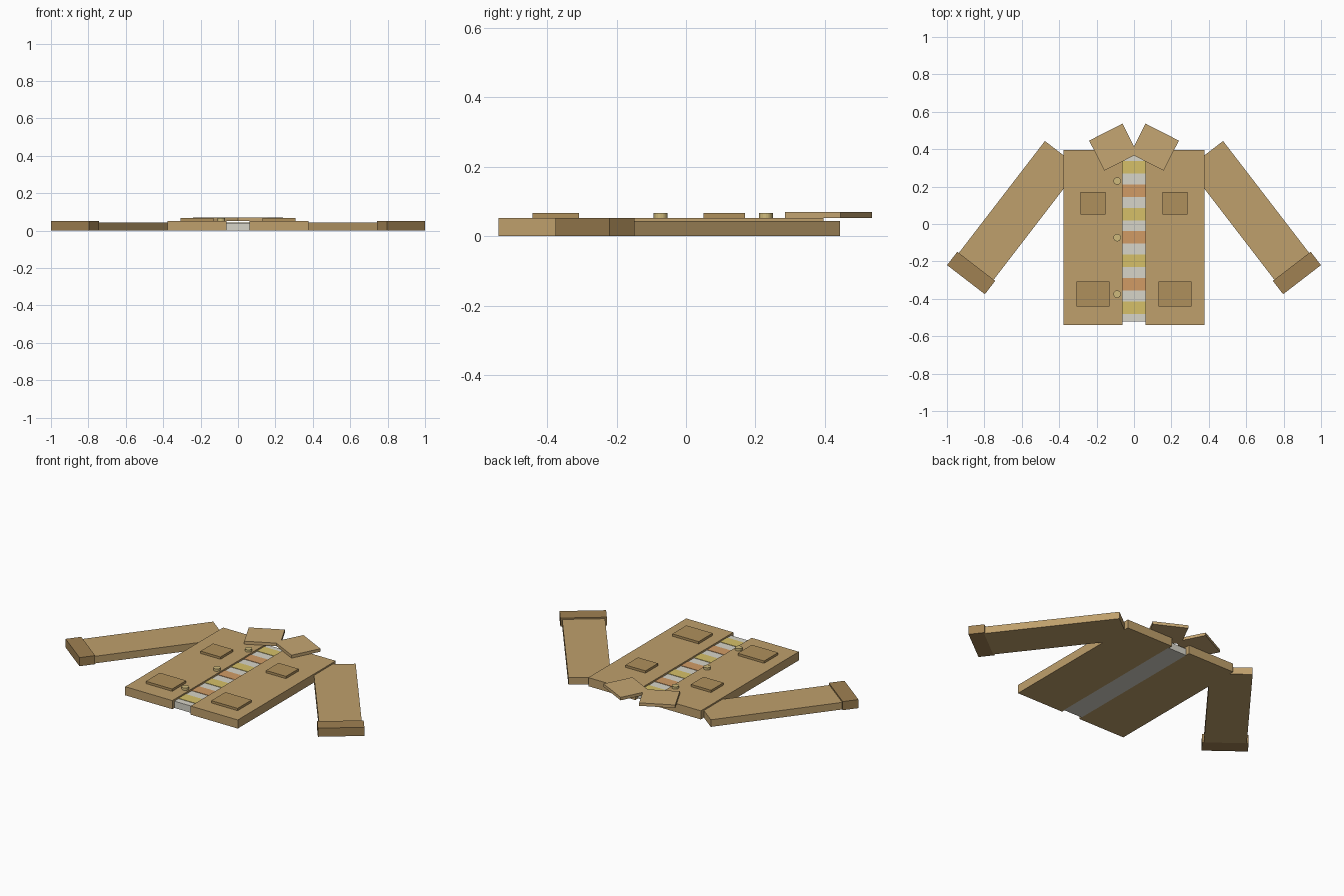
import bpy, bmesh, math
from mathutils import Matrix, Vector

if "Cube" in bpy.data.objects:
    bpy.data.objects.remove(bpy.data.objects["Cube"])


def material(name, rgb):
    m = bpy.data.materials.new(name)
    m.diffuse_color = (*rgb, 1)
    m.use_nodes = True
    m.node_tree.nodes["Principled BSDF"].inputs["Base Color"].default_value = m.diffuse_color
    return m


TAN = material("tan", (.52, .35, .15))
COLLAR = material("collar_tan", (.56, .38, .17))
CUFF = material("cuff_brown", (.35, .22, .085))
POCKET = material("pocket_tan", (.43, .28, .107))
BRASS = material("brass", (.62, .49, .20))
WHITE = material("shirt_white", (.68, .66, .58))
YELLOW = material("stripe_yellow", (.67, .53, .14))
ORANGE = material("stripe_orange", (.64, .33, .13))


def finish(name, bm, mat):
    mesh = bpy.data.meshes.new(name)
    bm.to_mesh(mesh)
    bm.free()
    mesh.materials.append(mat)
    ob = bpy.data.objects.new(name, mesh)
    bpy.context.collection.objects.link(ob)
    return ob


def box(name, center, size, z0, z1, mat, angle=0.0):
    """Flat box: centre and size in plan, z range, turn about z in radians."""
    bm = bmesh.new()
    bmesh.ops.create_cube(bm, size=1)
    m = (Matrix.Translation((*center, (z0 + z1) / 2))
         @ Matrix.Rotation(angle, 4, 'Z')
         @ Matrix.Diagonal((*size, z1 - z0, 1)))
    bmesh.ops.transform(bm, matrix=m, verts=bm.verts)
    return finish(name, bm, mat)


TOP = 0.052
ARM = math.atan2(.793, .61)
CUFF_POS = Vector((.871, -.262))
arm_dir = Vector((-math.cos(ARM), math.sin(ARM)))

for side, s in (("left", -1), ("right", 1)):
    # front panel
    box(f"panel_{side}", (s * .219, -.072), (.315, .936), 0, TOP, TAN)
    # sleeve running from the cuff up into the shoulder
    mid = CUFF_POS + arm_dir * .42
    box(f"sleeve_{side}", (s * mid.x, mid.y), (.76, .235), 0, .043, TAN, -s * ARM)
    # cuff
    box(f"cuff_{side}", (s * CUFF_POS.x, CUFF_POS.y), (.09, .255), 0, TOP, CUFF, -s * ARM)
    # collar flap
    box(f"collar_{side}", (s * .11, .411), (.20, .18), TOP, .07, COLLAR,
        -s * math.radians(27))
    # pockets
    box(f"chest_pocket_{side}", (s * .219, .11), (.134, .12), TOP - .004, .066, POCKET)
    box(f"hip_pocket_{side}", (s * .219, -.375), (.176, .134), TOP - .004, .066, POCKET)

# undershirt showing between the panels
box("shirt", (0, -.075), (.13, .89), 0, .041, WHITE)
for i in range(7):
    box(f"shirt_stripe_{i + 1}", (0, .303 - i * .125), (.125, .067), .038, .0435,
        ORANGE if i % 2 else YELLOW)

# buttons
for i, y in enumerate((.23, -.073, -.375)):
    bm = bmesh.new()
    bmesh.ops.create_cone(bm, cap_ends=True, segments=16, radius1=.02, radius2=.02,
                          depth=.018, matrix=Matrix.Translation((-.09, y, .057)))
    finish(f"button_{i + 1}", bm, BRASS)
